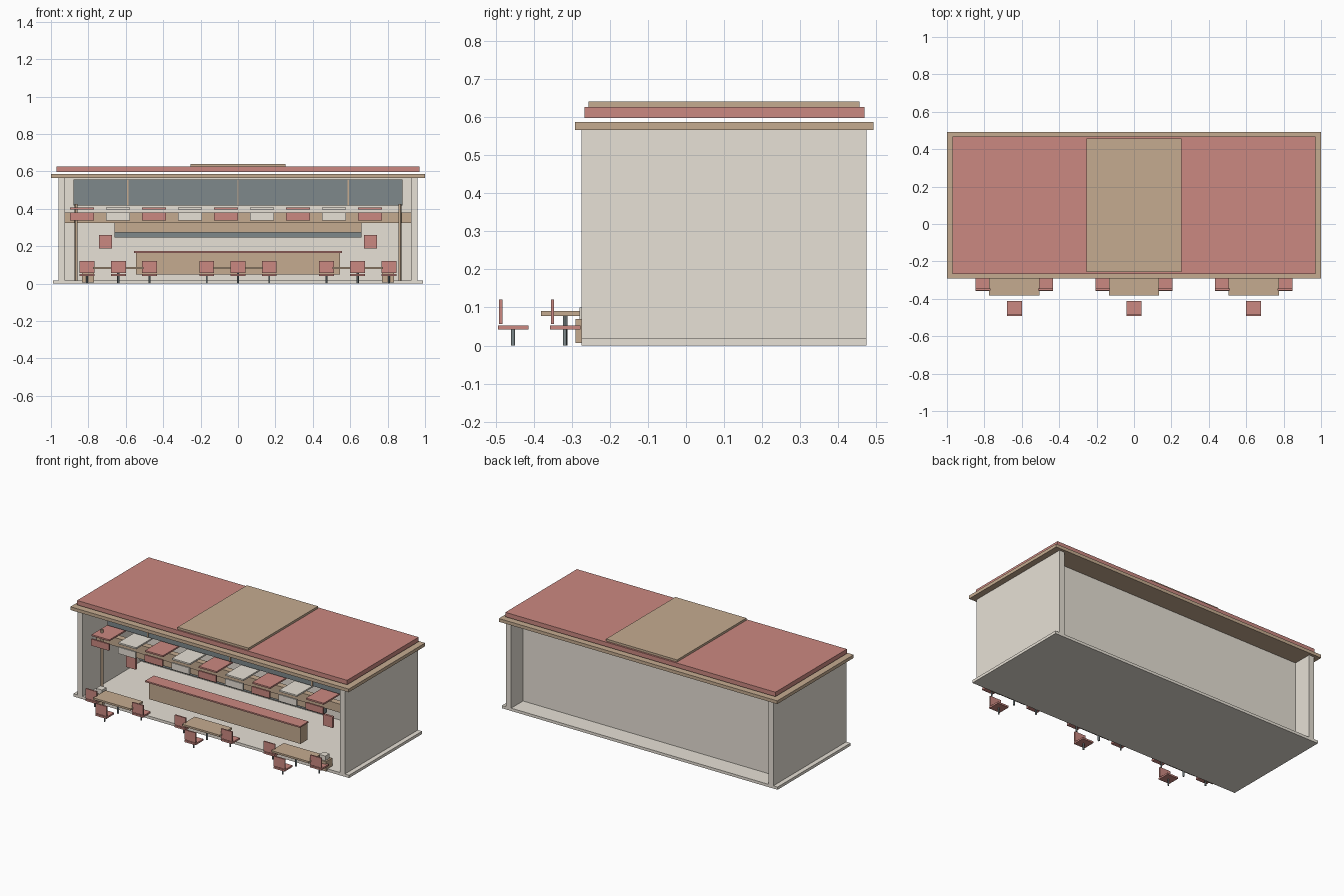
import bpy

if "Cube" in bpy.data.objects:
    bpy.data.objects.remove(bpy.data.objects["Cube"])


def material(name, rgb):
    m = bpy.data.materials.new(name)
    m.diffuse_color = (*rgb, 1)
    m.use_nodes = True
    m.node_tree.nodes["Principled BSDF"].inputs["Base Color"].default_value = m.diffuse_color
    return m


RED = material("red paint", (0.60, 0.25, 0.22))
WOOD = material("warm wood", (0.56, 0.41, 0.28))
CREAM = material("cream plaster", (0.80, 0.75, 0.67))
DARK = material("dark slate", (0.21, 0.25, 0.26))


def box(name, x, y, z, mat):
    """Box from (min, max) ranges on each axis."""
    ranges = (x, y, z)
    bpy.ops.mesh.primitive_cube_add(size=1, location=[(a + b) / 2 for a, b in ranges])
    ob = bpy.context.object
    ob.name = name
    ob.scale = [b - a for a, b in ranges]
    bpy.ops.object.transform_apply(location=False, rotation=False, scale=True)
    ob.data.materials.append(mat)
    return ob


def around(c, half):
    return (c - half, c + half)


def post(name, x, y, z, radius, mat):
    bpy.ops.mesh.primitive_cylinder_add(vertices=12, radius=radius, depth=z[1] - z[0],
                                        location=(x, y, (z[0] + z[1]) / 2))
    ob = bpy.context.object
    ob.name = name
    ob.data.materials.append(mat)
    bpy.ops.object.shade_smooth_by_angle()


def chair(x, y):
    box("chair_seat", around(x, 0.04), (y - 0.04, y + 0.04), (0.042, 0.053), RED)
    box("chair_back", around(x, 0.04), (y - 0.038, y - 0.029), (0.057, 0.121), RED)
    post("chair_leg", x, y - 0.001, (0, 0.042), 0.005, DARK)


def table_set(x):
    box("table_top", around(x, 0.134), (-0.381, -0.253), (0.078, 0.09), WOOD)
    post("table_leg", x, -0.317, (0, 0.078), 0.006, DARK)
    for dx in (-0.167, 0.167):
        chair(x + dx, -0.317)
    chair(x, -0.453)


# Shell: floor, side walls, recessed back wall
box("floor", (-0.99, 0.99), (-0.274, 0.474), (0, 0.018), CREAM)
for s in (-1, 1):
    box("side_wall", around(s * 0.942, 0.018), (-0.274, 0.474), (0.018, 0.566), CREAM)
box("back_wall", (-0.925, 0.925), (0.325, 0.352), (0.018, 0.566), CREAM)

# Layered roof
box("roof_slab", (-1, 1), (-0.292, 0.492), (0.566, 0.587), WOOD)
box("roof_cover", (-0.97, 0.97), (-0.266, 0.468), (0.597, 0.626), RED)
box("roof_panel", (-0.255, 0.255), (-0.256, 0.456), (0.626, 0.64), WOOD)

# Dark window band with mullions
box("window_band", (-0.88, 0.88), (-0.08, -0.06), (0.417, 0.556), DARK)
for x in (-0.59, 0, 0.59):
    box("window_mullion", around(x, 0.004), (-0.086, -0.08), (0.417, 0.556), WOOD)

# Beam and serving hatch below the window
box("cross_beam", (-0.925, 0.925), (-0.13, -0.09), (0.325, 0.38), WOOD)
box("hatch_front", (-0.66, 0.66), (-0.10, -0.07), (0.273, 0.335), WOOD)
box("hatch_recess", (-0.66, 0.66), (-0.07, -0.03), (0.246, 0.335), DARK)

# Alternating awning strips with hanging valances
for i in range(9):
    x = -0.834 + i * 0.1925
    mat = CREAM if i % 2 else RED
    box("awning", around(x, 0.064), (-0.22, -0.05), (0.396, 0.406), mat)
    box("awning_valance", around(x, 0.064), (-0.226, -0.215), (0.337, 0.38), mat)

# Counter
box("counter_body", (-0.545, 0.545), (-0.137, -0.065), (0.05, 0.165), WOOD)
box("counter_top", (-0.556, 0.556), (-0.158, -0.07), (0.165, 0.174), RED)

# Mirrored poles, wall signs and planters
for s in (-1, 1):
    post("awning_pole", s * 0.865, -0.16, (0.018, 0.425), 0.008, WOOD)
    box("hanging_sign", around(s * 0.708, 0.035), (-0.09, -0.075), (0.188, 0.26), RED)
    box("planter", around(s * 0.802, 0.033), (-0.29, -0.225), (0.007, 0.07), WOOD)
    box("planter_filling", around(s * 0.802, 0.022), (-0.28, -0.236), (0.07, 0.1), CREAM)

# Outdoor seating
for x in (-0.64, 0, 0.64):
    table_set(x)
